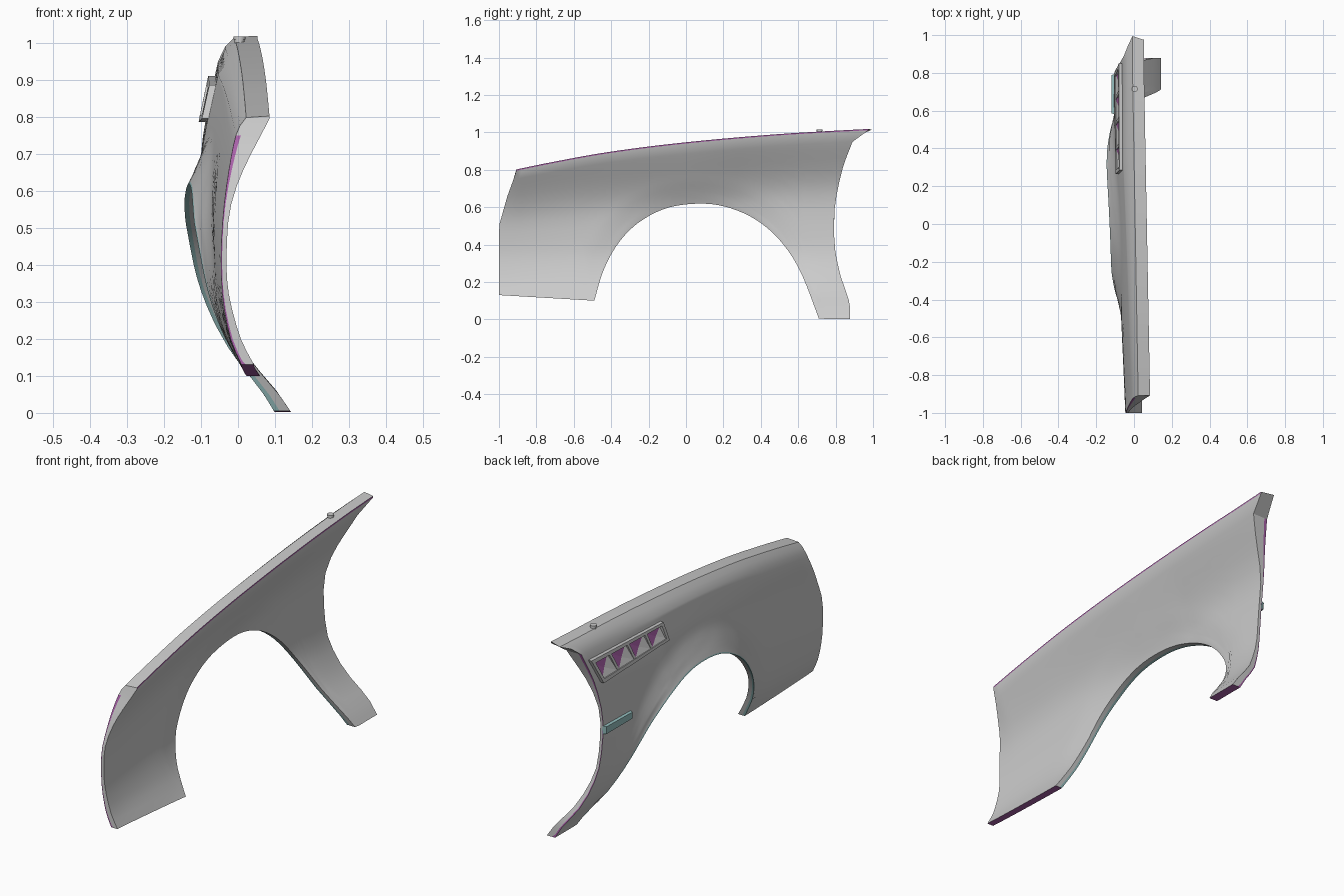
import bpy, bmesh, math

if "Cube" in bpy.data.objects:
    bpy.data.objects.remove(bpy.data.objects["Cube"])

def lerp(a, b, t):
    return a + (b - a) * t

def clamp(t):
    return max(0.0, min(1.0, t))

def interp(pts, t):
    if t <= pts[0][0]:
        return pts[0][1]
    for (a, p), (b, q) in zip(pts, pts[1:]):
        if t <= b:
            return lerp(p, q, (t - a) / (b - a))
    return pts[-1][1]

def spline(pts, n):
    out = []
    for i in range(n + 1):
        f = i / n * (len(pts) - 1)
        k = min(int(f), len(pts) - 2)
        t = f - k
        a, b, c, d = (pts[max(0, min(len(pts) - 1, k + j))] for j in (-1, 0, 1, 2))
        out.append(tuple(0.5 * (2*q + (r - p)*t + (2*p - 5*q + 4*r - s)*t*t
                   + (3*q - p - 3*r + s)*t**3) for p, q, r, s in zip(a, b, c, d)))
    return out

def material(name, col):
    m = bpy.data.materials.new(name)
    m.diffuse_color = (*col, 1)
    m.use_nodes = True
    m.node_tree.nodes["Principled BSDF"].inputs["Base Color"].default_value = m.diffuse_color
    return m

GREY = material("grey_paint", (0.6, 0.6, 0.6))
TEAL = material("teal_trim", (0.3, 0.52, 0.52))
PURPLE = material("purple_edge", (0.4, 0.12, 0.4))

def finish(bm, name, mats, angle=30):
    bmesh.ops.recalc_face_normals(bm, faces=bm.faces)
    me = bpy.data.meshes.new(name)
    bm.to_mesh(me)
    bm.free()
    ob = bpy.data.objects.new(name, me)
    bpy.context.collection.objects.link(ob)
    for m in mats:
        me.materials.append(m)
    bpy.ops.object.select_all(action='DESELECT')
    ob.select_set(True)
    bpy.context.view_layer.objects.active = ob
    bpy.ops.object.shade_smooth_by_angle(angle=math.radians(angle))
    return ob

# Side outline curves (y, z)
TOP = spline([(-.91, .797), (-.7, .84), (-.4, .893), (0, .943), (.5, .987), (.99, 1.015)], 30)
ARCH = spline([(-.49, .10), (-.44, .265), (-.36, .41), (-.25, .52), (-.1, .596), (.07, .619),
               (.22, .6), (.37, .535), (.5, .425), (.61, .26), (.71, .005)], 44)
FRONT = [(.13, -1), (.5, -1), (.66, -.955), (.75, -.922)]
REAR = [(0, .878), (.08, .878), (.25, .82), (.37, .797), (.48, .79), (.6, .795),
        (.7, .81), (.83, .842), (.954, .89)]

# Cross-section of outer skin at front and rear: (height / top height, x)
PF = spline([(0, .06), (.16, .01), (.25, -.02), (.375, -.04), (.5, -.046), (.625, -.043),
             (.75, -.032), (.875, -.015), (.95, 0), (1, .02)], 36)
PR = spline([(0, .10), (.08, .05), (.14, 0), (.24, -.05), (.36, -.085), (.5, -.1), (.6, -.105),
             (.7, -.1), (.8, -.085), (.9, -.063), (.94, -.054)], 40)

def skin_x(y, z, flare=1.0):
    s = z / interp(TOP, y)
    t = clamp((y + 1) / 1.3)
    d = min(math.hypot(y - a, z - b) for a, b in ARCH)
    bulge = .04 * max(0, 1 - d / .13) ** 1.4 * clamp((z - .12) / .4)
    return lerp(interp(PF, s), interp(PR, s), t) - bulge * flare

def inner_x(y, z):
    t = clamp((y + 1) / 1.0)
    w = clamp(1 - (interp(TOP, y) - z) / lerp(.3, .36, t)) ** lerp(2.2, 1.8, t)
    x = skin_x(y, z, .45) + .015 + .03 * max(0, 1 - z / .35)
    return lerp(x, lerp(.085, .052, clamp((y + .91) / 1.9)), w)

# Fender body: grid patch between the lower outline and the shoulder crease
NF, NA, NB = 12, 44, 5
lower = [(lerp(-1, -.49, i / NF), lerp(.13, .10, i / NF), .2 * i / NF) for i in range(NF)]
lower += [(y, z, .2 + .7 * i / NA) for i, (y, z) in enumerate(ARCH)]
lower += [(lerp(.71, .878, i / NB), .003, .9 + .1 * i / NB) for i in range(1, NB + 1)]
VS = [0, .02, .06, .11, .17, .24, .31, .38, .46, .54, .62, .7, .78, .85, .91, .96, 1]
NV = len(VS)
LIP = .35   # share of the edge thickness taken by the coloured lip

bm = bmesh.new()
cols = []
for by, bz, u in lower:
    ty = lerp(-.922, .89, u)
    tz = .94 * interp(TOP, ty)
    pts = []
    for v in VS:
        cf = interp(FRONT, lerp(.13, .75, v)) - lerp(-1, -.922, v)
        cr = interp(REAR, lerp(0, .954, v)) - lerp(.878, .89, v)
        pts.append((lerp(by, ty, v) + (1 - u) * cf + u * cr, lerp(bz, tz, v)))
    ring = [(skin_x(y, z), y, z) for y, z in pts]
    # shoulder, crest, top flange and its thin edge
    for xf, xr, k, dz, end in ((.005, -.034, .5, -.022, .99), (.022, -.008, 1, 0, .995),
                               (.085, .053, 1, .004, .975), (.085, .053, 1, -.003, .975)):
        y = lerp(ty, lerp(-.908, end, u), k)
        ring.append((lerp(xf, xr, clamp(u * 1.1)), y, interp(TOP, y) + dz))
    inner = [(inner_x(y, z), y, z) for y, z in pts]
    ring += inner[::-1]
    ring.append(tuple(lerp(a, b, LIP) for a, b in zip(ring[0], inner[0])))
    cols.append([bm.verts.new(p) for p in ring])

NR = len(cols[0])
for c in range(len(cols) - 1):
    a, b = cols[c], cols[c + 1]
    in_arch = NF <= c < NF + NA
    for r in range(NR):
        q = (r + 1) % NR
        f = bm.faces.new((a[r], b[r], b[q], a[q]))
        if r == NR - 1 or (r == 0 and in_arch):
            f.material_index = 1 if in_arch else (2 if r else 0)
        elif r == NR - 2 and not in_arch or r == NV + 2:
            f.material_index = 2

# front and rear ends: thin coloured lip, then the grey return
for a in (cols[0], cols[-1]):
    mid = [a[-1]] + [bm.verts.new(a[r].co.lerp(a[NR - 2 - r].co, .2)) for r in range(1, NV)]
    for r in range(NV - 1):
        bm.faces.new((a[r], a[r + 1], mid[r + 1], mid[r])).material_index = 2
        bm.faces.new((mid[r], mid[r + 1], a[NR - 3 - r], a[NR - 2 - r]))
    bm.faces.new(a[NV - 1:NR - NV] + [mid[-1]])
finish(bm, "fender_body", (GREY, TEAL, PURPLE), 28)

# Block lying on the skin, given four (y, z) corners
def add_block(bm, corners, h, inset=0.0):
    cy = sum(c[0] for c in corners) / 4
    cz = sum(c[1] for c in corners) / 4
    lo = [bm.verts.new((skin_x(y, z) + .004, y, z)) for y, z in corners]
    hi = [bm.verts.new((skin_x(y, z) - h, lerp(y, cy, inset), lerp(z, cz, inset)))
          for y, z in corners]
    bm.faces.new(lo)
    bm.faces.new(hi)
    for i in range(4):
        j = (i + 1) % 4
        bm.faces.new((lo[i], lo[j], hi[j], hi[i]))

# Side vent frame: rails, ends and dividers
def vent_pt(u, w):
    return (lerp(lerp(.265, .79, u), lerp(.285, .85, u), w),
            lerp(lerp(.795, .785, u), lerp(.885, .91, u), w))

def vent_rect(u0, u1, w0, w1):
    return [vent_pt(u0, w0), vent_pt(u1, w0), vent_pt(u1, w1), vent_pt(u0, w1)]

bm = bmesh.new()
for r in ((0, 1, 0, .14), (0, 1, .86, 1), (0, .035, .14, .86), (.965, 1, .14, .86)):
    add_block(bm, vent_rect(*r), .018)
for i in range(1, 4):
    add_block(bm, vent_rect(i / 4 - .015, i / 4 + .015, .14, .86), .014)
finish(bm, "vent_frame", (GREY,))

# Slanted scoops inside the four vent openings
bm = bmesh.new()
for i in range(4):
    u0, u1 = i / 4 + .015, i / 4 + .235
    offs = (.013, .012, .002, .002)
    vs = [bm.verts.new((skin_x(y, z) - o, y, z))
          for (y, z), o in zip(vent_rect(u0, u1, .14, .86), offs)]
    y, z = vent_pt((u0 + u1) / 2, .45)
    mid = bm.verts.new((skin_x(y, z) - .002, y, z))
    for k in range(4):
        f = bm.faces.new((vs[k], vs[(k + 1) % 4], mid))
        f.material_index = 1 if k in (1, 2) else 0
finish(bm, "vent_scoops", (GREY, PURPLE), 5)

# Side marker lamp
bm = bmesh.new()
add_block(bm, [(.58, .535), (.793, .535), (.795, .575), (.58, .57)], .015, .06)
finish(bm, "side_marker", (TEAL,))

# Washer peg on the top flange
bm = bmesh.new()
for r, h, zc in ((.013, .03, 1.0), (.016, .008, 1.012)):
    res = bmesh.ops.create_cone(bm, cap_ends=True, segments=16, radius1=r, radius2=r, depth=h)
    bmesh.ops.translate(bm, verts=res["verts"], vec=(.004, .715, zc))
finish(bm, "top_peg", (GREY,))
